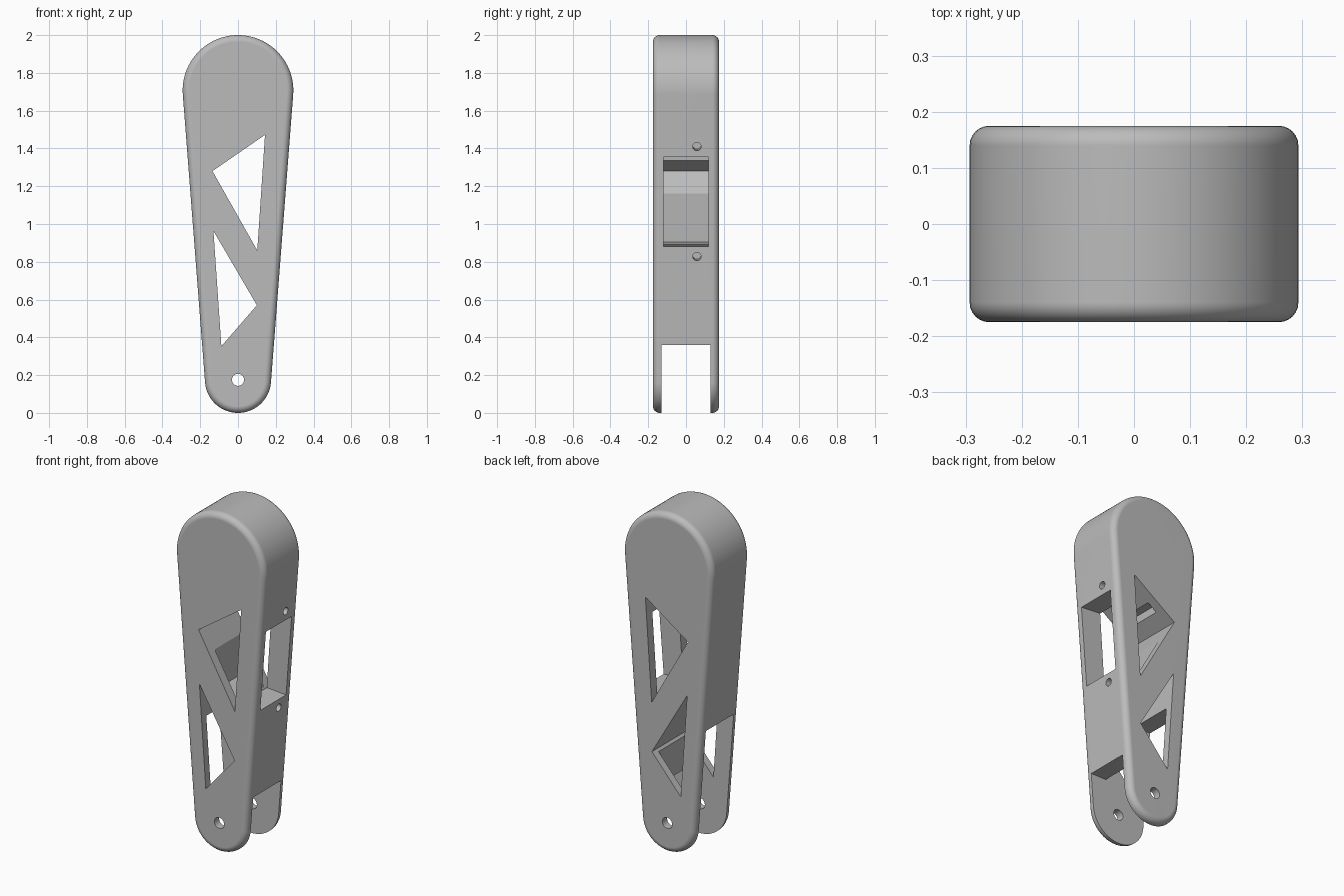
import bpy, bmesh, math
from mathutils import Matrix, Vector

cube = bpy.data.objects.get("Cube")
if cube:
    bpy.data.objects.remove(cube, do_unlink=True)

HALF = 0.175                      # half thickness
R_TOP, R_LOW = 0.293, 0.175
Z_TOP, Z_LOW = 2 - R_TOP, R_LOW
TILT = math.asin((R_TOP - R_LOW) / (Z_TOP - Z_LOW))

grey = bpy.data.materials.new("plain grey")
grey.use_nodes = True
grey.diffuse_color = (0.5, 0.5, 0.5, 1)
grey.node_tree.nodes["Principled BSDF"].inputs["Base Color"].default_value = (0.5, 0.5, 0.5, 1)


def make_object(name, bm):
    bmesh.ops.recalc_face_normals(bm, faces=bm.faces)
    mesh = bpy.data.meshes.new(name)
    bm.to_mesh(mesh)
    bm.free()
    mesh.materials.append(grey)
    obj = bpy.data.objects.new(name, mesh)
    bpy.context.collection.objects.link(obj)
    return obj


def prism(name, profile, half, bevel=0):
    """Extrude an (x, z) outline symmetrically along y."""
    bm = bmesh.new()
    face = bm.faces.new([bm.verts.new((x, -half, z)) for x, z in profile])
    ext = bmesh.ops.extrude_face_region(bm, geom=[face])["geom"]
    bmesh.ops.translate(bm, verts=[v for v in ext if isinstance(v, bmesh.types.BMVert)],
                        vec=(0, 2 * half, 0))
    if bevel:
        bmesh.ops.recalc_face_normals(bm, faces=bm.faces)
        rim = [e for e in bm.edges if abs(e.verts[0].co.y - e.verts[1].co.y) < half]
        bmesh.ops.bevel(bm, geom=rim, offset=bevel, segments=6, profile=0.5,
                        affect='EDGES', clamp_overlap=False)
    return make_object(name, bm)


def rod(name, start, end, radius, sides=40):
    """Cylinder between two points."""
    start, end = Vector(start), Vector(end)
    axis = end - start
    bm = bmesh.new()
    bmesh.ops.create_cone(bm, cap_ends=True, segments=sides, radius1=radius,
                          radius2=radius, depth=axis.length)
    turn = axis.to_track_quat('Z', 'Y').to_matrix().to_4x4()
    bm.transform(Matrix.Translation((start + end) / 2) @ turn)
    return make_object(name, bm)


def arc(radius, z, a0, a1, steps):
    return [(radius * math.cos(a0 + (a1 - a0) * i / steps),
             z + radius * math.sin(a0 + (a1 - a0) * i / steps)) for i in range(steps + 1)]


# Tapered body with rounded ends and rounded front and back rims
outline = (arc(R_TOP, Z_TOP, -TILT, math.pi + TILT, 48)
           + arc(R_LOW, Z_LOW, math.pi + TILT, 2 * math.pi - TILT, 40))
body = prism("link_arm", outline, HALF, 0.035)

cutters = [
    # Triangular lightening holes
    prism("upper_triangle", [(0.143, 1.472), (-0.135, 1.28), (0.102, 0.86)], 0.3),
    prism("lower_triangle", [(-0.13, 0.963), (0.1, 0.57), (-0.088, 0.353)], 0.3),
    # Tilted pocket opening on the left side
    prism("side_pocket", [(-0.088, 0.904), (-0.051, 1.379), (0.4, 1.344), (0.4, 0.868)], 0.12),
    # Fork slot, taller toward the right side
    prism("fork_slot", [(0.5, -0.1), (0.5, 0.36), (0.088, 0.36), (0.088, 0.58),
                        (-0.02, 0.76), (-0.5, 0.76), (-0.5, -0.1)], 0.13),
    # Pivot holes and round recess
    rod("lower_pivot", (0, -0.3, Z_LOW), (0, 0.3, Z_LOW), 0.032),
    rod("upper_pivot", (0, -0.3, Z_TOP), (0, 0.3, Z_TOP), 0.024),
    rod("front_counterbore", (0, -0.3, Z_TOP), (0, -0.145, Z_TOP), 0.046),
    rod("front_inner_bore", (0, -0.2, Z_TOP), (0, -0.05, Z_TOP), 0.037),
    rod("back_recess", (0, 0.125, Z_TOP), (0, 0.3, Z_TOP), 0.137, 64),
]

# Four screw holes around the side pocket, square to the tilted side
normal = Vector((math.cos(TILT), 0, -math.sin(TILT)))
for z in (0.828, 1.41):
    for y in (-0.058, 0.058):
        x = R_LOW + (z - Z_LOW) * math.tan(TILT)
        p = Vector((x, y, z))
        cutters.append(rod("screw_hole", p - normal * 0.1, p + normal * 0.1, 0.022, 24))

bpy.context.view_layer.objects.active = body
body.select_set(True)
for cutter in cutters:
    cutter.hide_render = True
    mod = body.modifiers.new("cut", 'BOOLEAN')
    mod.operation = 'DIFFERENCE'
    mod.solver = 'EXACT'
    mod.object = cutter
    bpy.ops.object.modifier_apply(modifier=mod.name)
    bpy.data.objects.remove(cutter, do_unlink=True)

# Smooth curved rims while keeping hard edges and flat faces
bpy.ops.object.shade_smooth_by_angle(angle=math.radians(30))
weighted = body.modifiers.new("flat_faces", 'WEIGHTED_NORMAL')
weighted.keep_sharp = True
